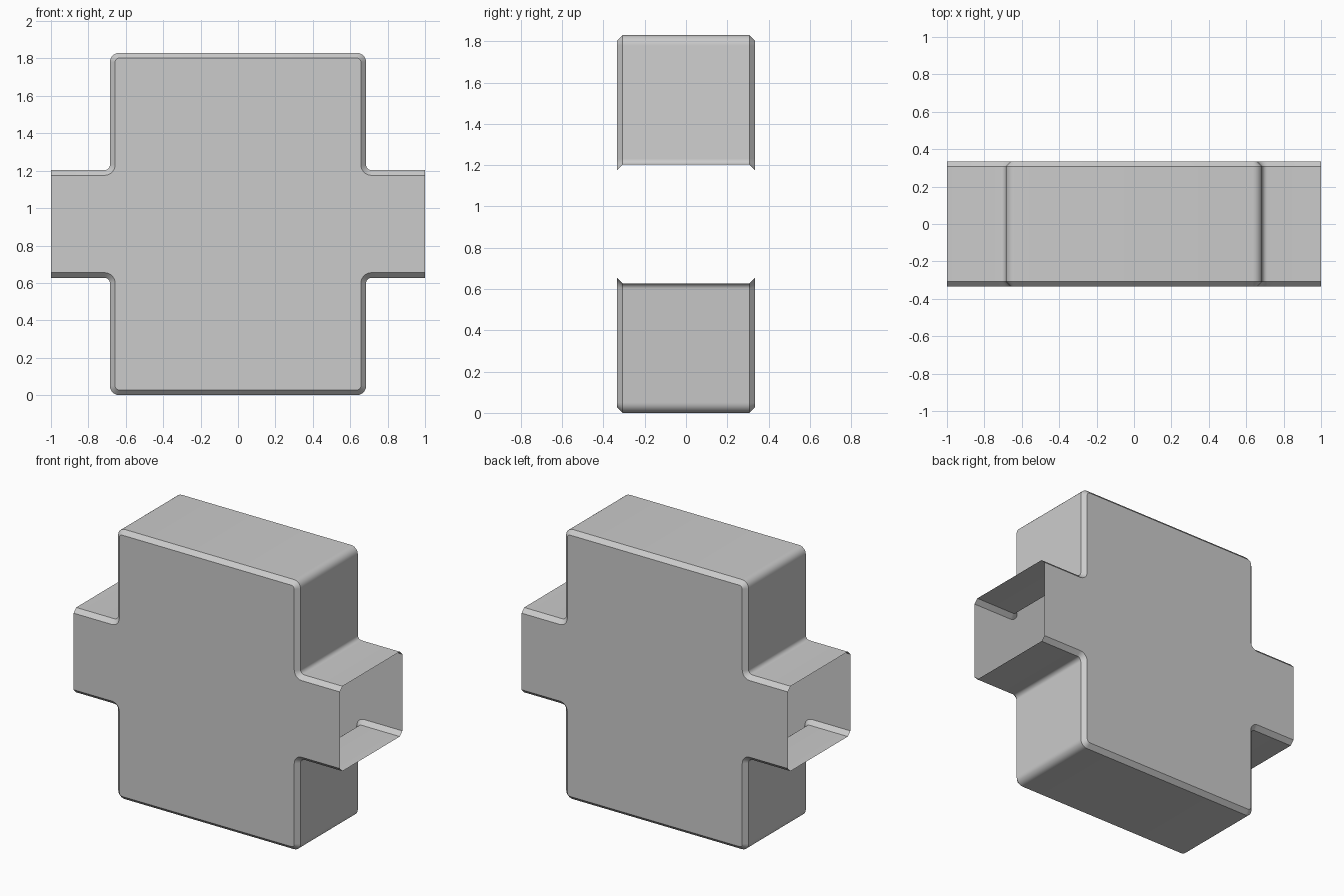
import bpy, bmesh
from math import radians, cos, sin

if "Cube" in bpy.data.objects:
    bpy.data.objects.remove(bpy.data.objects["Cube"])

BODY_X, TOP, ARM_TOP, HALF_Y = 0.685, 1.83, 1.203, 0.335
BEVEL, R_OUT, R_IN, SEG = 0.028, 0.05, 0.028, 6


def arc(cx, cz, r, a0, a1):
    angles = [radians(a0 + (a1 - a0) * i / SEG) for i in range(SEG + 1)]
    return [(cx + r * cos(a), cz + r * sin(a)) for a in angles]


def upper_outline(inset):
    half = [(1, ARM_TOP - inset)]
    half += arc(BODY_X + R_IN, ARM_TOP + R_IN, R_IN + inset, 270, 180)
    half += arc(BODY_X - R_OUT, TOP - R_OUT, R_OUT - inset, 0, 90)
    return half + [(-x, z) for x, z in reversed(half)]


bm = bmesh.new()


def ring(y, inset):
    up = upper_outline(inset)
    low = [(-x, TOP - z) for x, z in up]
    return [[bm.verts.new((x, y, z)) for x, z in chain] for chain in (up, low)]


# Chamfered cross walls, left open at both arm ends
rings = [ring(-HALF_Y, BEVEL), ring(-HALF_Y + BEVEL, 0),
         ring(HALF_Y - BEVEL, 0), ring(HALF_Y, BEVEL)]
for a, b in zip(rings, rings[1:]):
    for ca, cb in zip(a, b):
        for i in range(len(ca) - 1):
            bm.faces.new((ca[i], ca[i + 1], cb[i + 1], cb[i]))

# Flat front and back panels
for r in (rings[0], rings[-1]):
    bm.faces.new(r[0] + r[1])

bmesh.ops.recalc_face_normals(bm, faces=bm.faces)
mesh = bpy.data.meshes.new("cross_sleeve")
bm.to_mesh(mesh)
bm.free()
sleeve = bpy.data.objects.new("cross_sleeve", mesh)
bpy.context.collection.objects.link(sleeve)
bpy.context.view_layer.objects.active = sleeve
sleeve.select_set(True)
bpy.ops.object.shade_smooth_by_angle(angle=radians(30))
